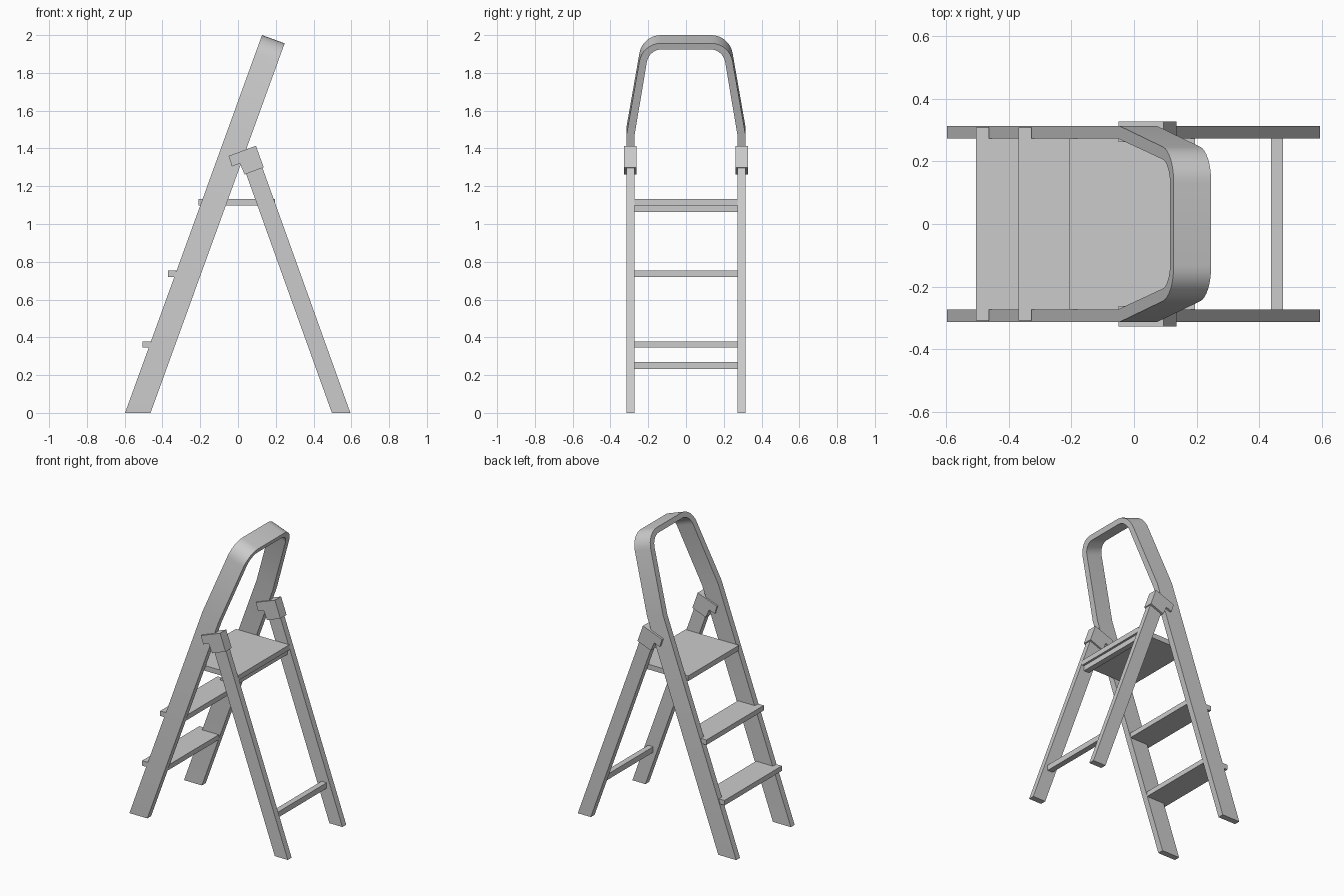
import bpy, bmesh, math
from mathutils import Vector

cube = bpy.data.objects.get("Cube")
if cube:
    bpy.data.objects.remove(cube, do_unlink=True)

GREY = (0.6, 0.6, 0.6, 1)
mat = bpy.data.materials.new("plain grey")
mat.use_nodes = True
mat.diffuse_color = GREY
mat.node_tree.nodes["Principled BSDF"].inputs["Base Color"].default_value = GREY

LEAN = 0.3625        # run of the front rails per unit of height


def finish(bm, name):
    bmesh.ops.recalc_face_normals(bm, faces=bm.faces)
    mesh = bpy.data.meshes.new(name)
    bm.to_mesh(mesh)
    bm.free()
    mesh.materials.append(mat)
    obj = bpy.data.objects.new(name, mesh)
    bpy.context.collection.objects.link(obj)
    return obj


def prism(name, outline, place, offset):
    """Extrude a flat outline; place() turns each 2D point into 3D."""
    bm = bmesh.new()
    face = bm.faces.new([bm.verts.new(place(a, b)) for a, b in outline])
    new = bmesh.ops.extrude_face_region(bm, geom=[face])["geom"]
    verts = [v for v in new if isinstance(v, bmesh.types.BMVert)]
    bmesh.ops.translate(bm, verts=verts, vec=offset)
    return finish(bm, name)


def side_prism(name, outline, y0, y1):
    return prism(name, outline, lambda x, z: (x, y0, z), (0, y1 - y0, 0))


def box(name, x0, x1, half_y, z0, z1):
    side_prism(name, [(x0, z0), (x1, z0), (x1, z1), (x0, z1)], -half_y, half_y)


def hoop_path(y_side, z_bend, y_corner, z_top, radius, steps=8):
    """Half path up one rail, round the shoulder, then mirrored."""
    bend, corner = Vector((y_side, z_bend)), Vector((y_corner, z_top))
    d = (corner - bend).normalized()
    turn = math.atan2(d.y, -d.x)
    turn = math.pi - turn if turn > math.pi else turn
    sweep = math.acos(-d.x)
    tangent = radius * math.tan(sweep / 2)
    centre = Vector((y_corner - tangent, z_top - radius))
    half = [Vector((y_side, 0)), bend]
    for i in range(steps + 1):
        a = math.pi / 2 - sweep * (1 - i / steps)
        half.append(centre + radius * Vector((math.cos(a), math.sin(a))))
    return half + [Vector((-p.x, p.y)) for p in reversed(half)]


# Front rails and handle hoop: one continuous flat bar
outer = hoop_path(0.314, 1.52, 0.23, 2.0, 0.115)
inner = hoop_path(0.273, 1.51, 0.196, 1.968, 0.08)


def climb_edge(p):
    return (-0.598 + LEAN * p.y, p.x, p.y)


def rear_edge(p):
    if p.y == 0:
        return (-0.463, p.x, 0)
    x, y, z = climb_edge(p)
    return (x + 0.12, y, z - 0.0435)


bm = bmesh.new()
rings = [[bm.verts.new(c) for c in (climb_edge(o), rear_edge(o), rear_edge(i), climb_edge(i))]
         for o, i in zip(outer, inner)]
for a, b in zip(rings, rings[1:]):
    for k in range(4):
        n = (k + 1) % 4
        bm.faces.new((a[k], a[n], b[n], b[k]))
bm.faces.new(rings[0])
bm.faces.new(rings[-1])
rails = finish(bm, "front_rails_and_handle")
bpy.ops.object.select_all(action='DESELECT')
rails.select_set(True)
bpy.context.view_layer.objects.active = rails
bpy.ops.object.shade_smooth_by_angle(angle=math.radians(30))

# Rear legs and hinge brackets on both sides
leg = [(0.497, 0), (0.595, 0), (0.107, 1.36), (0.009, 1.36)]
bracket = [(-0.05, 1.36), (0.095, 1.414), (0.136, 1.30),
           (0.035, 1.262), (0.01, 1.32), (-0.032, 1.305)]
for side, s in (("left", 1), ("right", -1)):
    side_prism("rear_leg_" + side, leg, s * 0.273, s * 0.314)
    side_prism("hinge_bracket_" + side, bracket, s * 0.262, s * 0.328)

# Steps with lugs that sit in front of the rails
for name, x, z in (("lower_step", -0.506, 0.345), ("upper_step", -0.37, 0.72)):
    lug, depth, wide, narrow = 0.042, 0.17, 0.308, 0.273
    half = [(x, wide), (x + lug, wide), (x + lug, narrow), (x + depth, narrow)]
    outline = half + [(a, -b) for a, b in reversed(half)]
    prism(name, outline, lambda a, b: (a, b, z), (0, 0, 0.034))

# Platform and rear cross bars
box("platform", -0.208, 0.195, 0.274, 1.098, 1.133)
box("upper_cross_bar", 0.14, 0.18, 0.274, 1.063, 1.098)
box("lower_cross_bar", 0.438, 0.477, 0.274, 0.232, 0.27)
